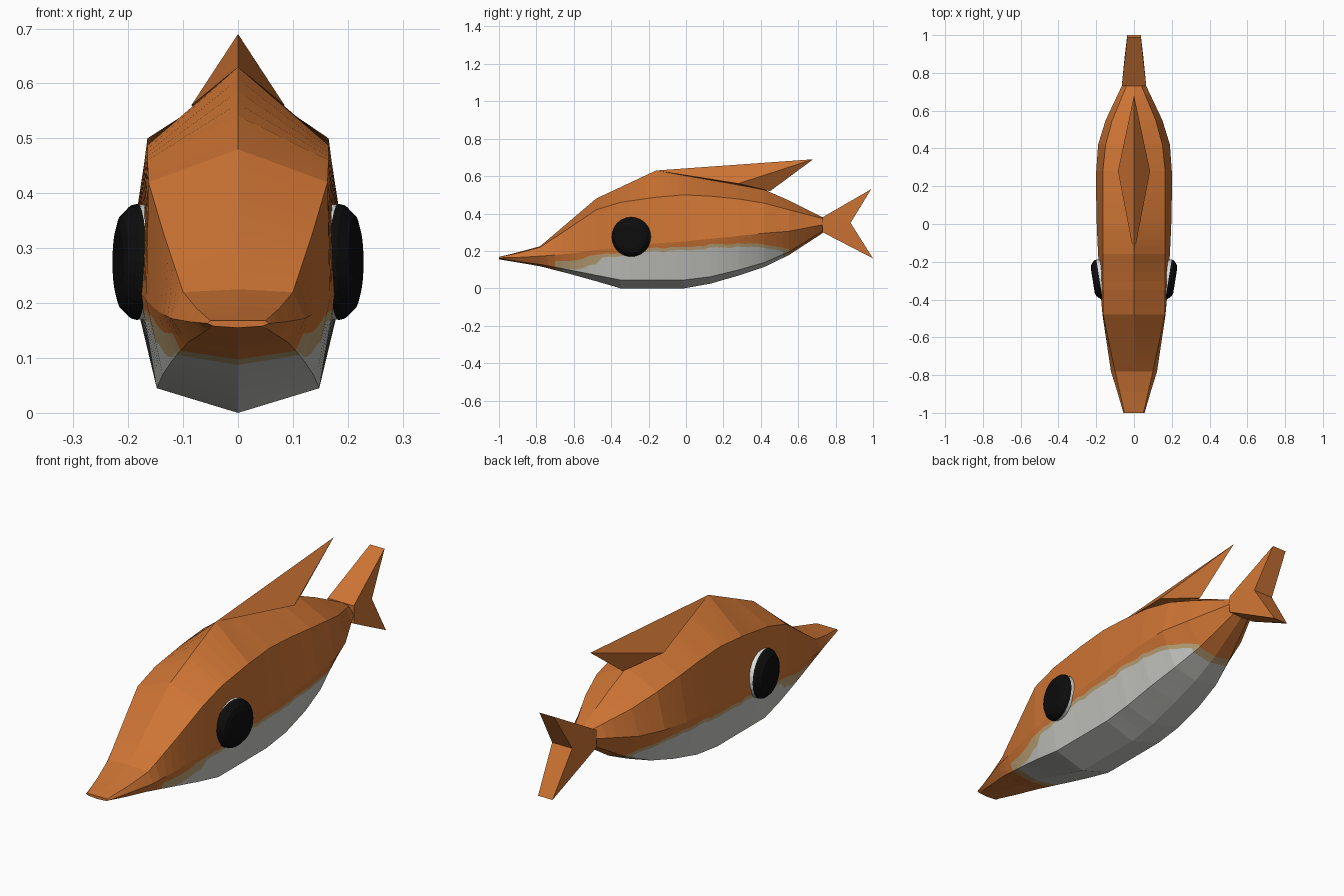
import bpy, bmesh, math, random
from mathutils import Vector

if "Cube" in bpy.data.objects:
    bpy.data.objects.remove(bpy.data.objects["Cube"])

random.seed(4)


def material(name, rgb):
    m = bpy.data.materials.new(name)
    m.diffuse_color = (*rgb, 1)
    m.use_nodes = True
    m.node_tree.nodes["Principled BSDF"].inputs["Base Color"].default_value = m.diffuse_color
    return m


ORANGE = material("orange skin", (0.61, 0.175, 0.034))
WHITE = material("pale belly", (0.56, 0.56, 0.53))
BEIGE = material("beige blend", (0.50, 0.36, 0.18))
BLACK = material("black eye", (0.004, 0.004, 0.004))
RIM = material("white eye rim", (0.72, 0.72, 0.70))


def make(name, verts, faces, mats, indices=None):
    mesh = bpy.data.meshes.new(name)
    mesh.from_pydata(verts, [], faces)
    for m in mats:
        mesh.materials.append(m)
    if indices:
        for p, i in zip(mesh.polygons, indices):
            p.material_index = i
    bm = bmesh.new()
    bm.from_mesh(mesh)
    bmesh.ops.remove_doubles(bm, verts=bm.verts, dist=1e-5)
    bmesh.ops.recalc_face_normals(bm, faces=bm.faces)
    bm.to_mesh(mesh)
    bm.free()
    ob = bpy.data.objects.new(name, mesh)
    bpy.context.collection.objects.link(ob)
    return ob


# Body stations: y, top z, shoulder x z, flank x z, low x z, keel z, belly colour line z
stations = [
    (-1.00, .168, .050, .168, .056, .163, .045, .158, .155, .160),
    (-0.89, .195, .075, .190, .088, .166, .070, .142, .137, .150),
    (-0.78, .225, .100, .220, .122, .172, .092, .128, .118, .140),
    (-0.62, .361, .135, .325, .146, .185, .118, .098, .077, .150),
    (-0.48, .480, .163, .420, .167, .205, .137, .070, .038, .175),
    (-0.35, .541, .165, .460, .178, .220, .148, .045, .000, .192),
    (-0.16, .630, .165, .487, .190, .240, .148, .045, .000, .215),
    (-0.01, .606, .165, .500, .197, .250, .148, .045, .000, .222),
    (0.13, .584, .165, .493, .200, .265, .147, .062, .025, .232),
    (0.28, .560, .165, .478, .200, .280, .138, .098, .068, .238),
    (0.42, .527, .150, .455, .190, .295, .118, .138, .115, .234),
    (0.55, .470, .115, .420, .150, .305, .085, .195, .178, .212),
    (0.73, .380, .040, .373, .065, .340, .040, .305, .295, .320),
]

# Straight in-between rings carry the slightly ragged colour line
rings = []
for a, b in zip(stations, stations[1:]):
    n = 4
    for k in range(n):
        s = [p + (q - p) * k / n for p, q in zip(a, b)]
        s[9] += random.uniform(-.006, .006)
        rings.append(s)
rings.append(list(stations[-1]))


def ring_points(s):
    y, top, sx, sz, mx, mz, lx, lz, keel, line = s
    half = [(0, top), (sx, sz), (mx, mz)]
    width = .05 if y < -.45 else .018
    for z in (line, line - width):
        t = min(.95, max(.04, (mz - z) / (mz - lz)))
        half.append((mx + (lx - mx) * t, mz + (lz - mz) * t))
    half += [(lx, lz), (0, keel)]
    full = half + [(-x, z) for x, z in half[-2:0:-1]]
    return [(x, y, z) for x, z in full]


verts, faces, colours = [], [], []
for s in rings:
    verts += ring_points(s)
N = 12
band = [0, 0, 0, 2, 1, 1, 1, 1, 2, 0, 0, 0]
for r in range(len(rings) - 1):
    y = (rings[r][0] + rings[r + 1][0]) / 2
    for k in range(N):
        faces.append((r * N + k, r * N + (k + 1) % N,
                      (r + 1) * N + (k + 1) % N, (r + 1) * N + k))
        c = band[k]
        if y < -.68 or y > .56:
            c = 0
        elif c and (y < -.64 or y > .53):
            c = 2
        colours.append(c)
faces += [tuple(range(N)), tuple(range((len(rings) - 1) * N, len(rings) * N))]
colours += [0, 0]
make("body", verts, faces, [ORANGE, WHITE, BEIGE], colours)

# Swept dorsal fin rising out of the back
make("dorsal_fin",
     [(0, -.16, .63), (.085, .28, .56), (0, .68, .69), (-.085, .28, .56), (0, .45, .52)],
     [(0, 1, 2), (0, 2, 3), (1, 4, 2), (2, 4, 3), (0, 4, 1), (0, 3, 4)], [ORANGE])

# Forked tail: root top, upper tip, notch, lower tip, root bottom on each side
outline = [(.065, .73, .38), (.036, .99, .53), (.05, .88, .35), (.036, 1, .16), (.065, .73, .30)]
tv = outline + [(-x, y, z) for x, y, z in outline]
tf = [(0, 1, 2), (0, 2, 4), (4, 2, 3)]
tf += [tuple(i + 5 for i in f) for f in tf]
tf += [(i, (i + 1) % 5, (i + 1) % 5 + 5, i + 5) for i in range(5)]
make("tail_fin", tv, tf, [ORANGE])


# Eyes: bevelled black disc on a white rim, tilted a little forward
def lathe(name, profile, centre, axis, mat, sides=24):
    q = axis.to_track_quat('Z', 'Y')
    pts, fs = [], []
    for r, h in profile:
        for i in range(sides):
            a = 2 * math.pi * i / sides
            pts.append(centre + q @ Vector((r * math.cos(a), r * math.sin(a), h)))
    for j in range(len(profile) - 1):
        for i in range(sides):
            k = (i + 1) % sides
            fs.append((j * sides + i, j * sides + k, (j + 1) * sides + k, (j + 1) * sides + i))
    fs += [tuple(range(sides)), tuple(range((len(profile) - 1) * sides, len(profile) * sides))]
    make(name, pts, fs, [mat])


tilt = math.radians(9)
for side, label in ((1, "right"), (-1, "left")):
    axis = Vector((side * math.cos(tilt), -math.sin(tilt), 0))
    centre = Vector((side * .183, -.293, .275))
    lathe(label + "_eye_rim", [(.104, -.03), (.105, 0)], centre, axis, RIM)
    lathe(label + "_eye", [(.106, 0), (.103, .012), (.085, .03), (.065, .036)],
          centre, axis, BLACK)
